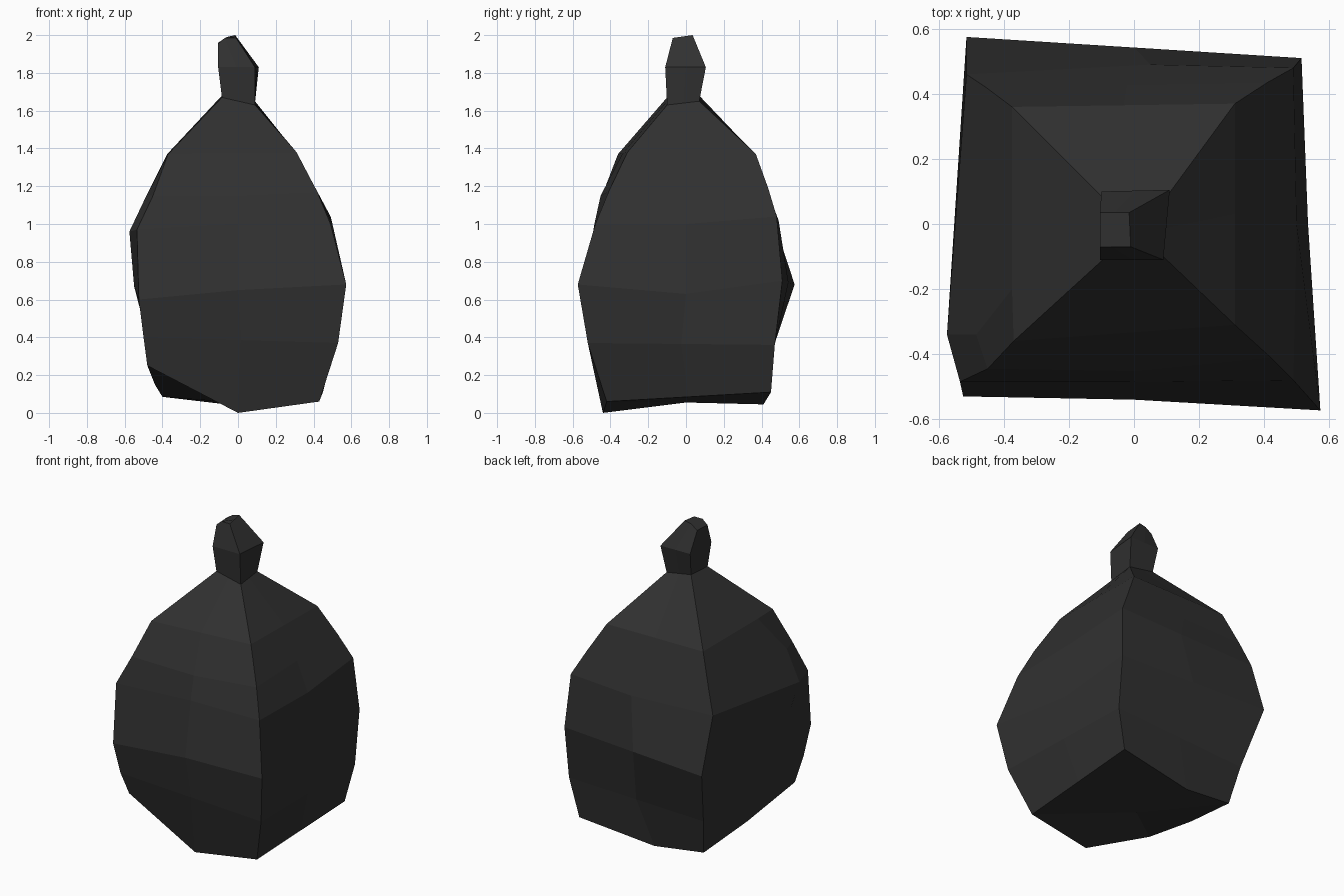
import bpy, bmesh
from mathutils import Vector

dark = bpy.data.materials.new("dark_plastic")
dark.diffuse_color = (0.03, 0.03, 0.03, 1)


def ring(corners, mids=None):
    """Four corners (front-left, front-right, back-right, back-left) plus edge midpoints."""
    c = [Vector(p) for p in corners]
    out = []
    for i in range(4):
        mid = (c[i] + c[(i + 1) % 4]) / 2
        if mids and i in mids:
            mid = Vector(mids[i])
        out += [c[i], mid]
    return out


def loft(name, rings, bottom=None, top=False):
    bm = bmesh.new()
    vs = [[bm.verts.new(p) for p in r] for r in rings]
    n = len(vs[0])
    for a, b in zip(vs, vs[1:]):
        for i in range(n):
            j = (i + 1) % n
            bm.faces.new((a[i], a[j], b[j], b[i]))
    if bottom:
        c = bm.verts.new(bottom)
        for i in range(n):
            bm.faces.new((c, vs[0][(i + 1) % n], vs[0][i]))
    if top:
        bm.faces.new(vs[-1])
    me = bpy.data.meshes.new(name)
    bm.to_mesh(me)
    bm.free()
    me.materials.append(dark)
    ob = bpy.data.objects.new(name, me)
    bpy.context.collection.objects.link(ob)


neck = [(-.085, -.10, 1.67), (.09, -.10, 1.63), (.09, .07, 1.65), (-.085, .07, 1.68)]

# Bulging, slightly lopsided sack body
loft("sack_body", [
    ring([(-.48, -.43, .25), (.43, -.42, .06), (.45, .45, .11), (-.40, .39, .085)],
         {0: (0, -.44, 0), 2: (-.06, .41, .045), 3: (-.44, 0, .15)}),
    ring([(-.50, -.49, .40), (.53, -.52, .37), (.51, .47, .36), (-.44, .45, .32)]),
    ring([(-.525, -.53, .60), (.573, -.573, .68), (.515, .51, .70), (-.515, .575, .68)],
         {0: (0, -.54, .65), 1: (.535, 0, .63), 3: (-.55, -.20, .67)}),
    ring([(-.535, -.485, .97), (.49, -.48, 1.0), (.49, .48, 1.04), (-.515, .46, 1.03)],
         {0: (0, -.485, 1.0), 1: (.50, 0, 1.0), 2: (.05, .49, 1.02), 3: (-.575, -.34, .96)}),
    ring([(-.45, -.445, 1.15), (.42, -.41, 1.17), (.41, .435, 1.19), (-.455, .42, 1.18)],
         {0: (0, -.452, 1.15), 3: (-.485, -.34, 1.15)}),
    ring([(-.37, -.36, 1.37), (.31, -.31, 1.38), (.31, .37, 1.37), (-.375, .36, 1.37)],
         {3: (-.375, -.2, 1.37)}),
    ring(neck),
], bottom=(-.02, 0, .055))

# Tied knot on top
loft("sack_knot", [
    ring(neck),
    ring([(-.105, -.11, 1.83), (.09, -.11, 1.83), (.11, .105, 1.83), (-.10, .10, 1.83)]),
    ring([(-.105, -.07, 1.955), (-.01, -.07, 1.985), (-.015, .035, 2.0), (-.105, .035, 1.96)],
         {0: (-.07, -.07, 1.985), 2: (-.06, .035, 1.99)}),
], top=True)
